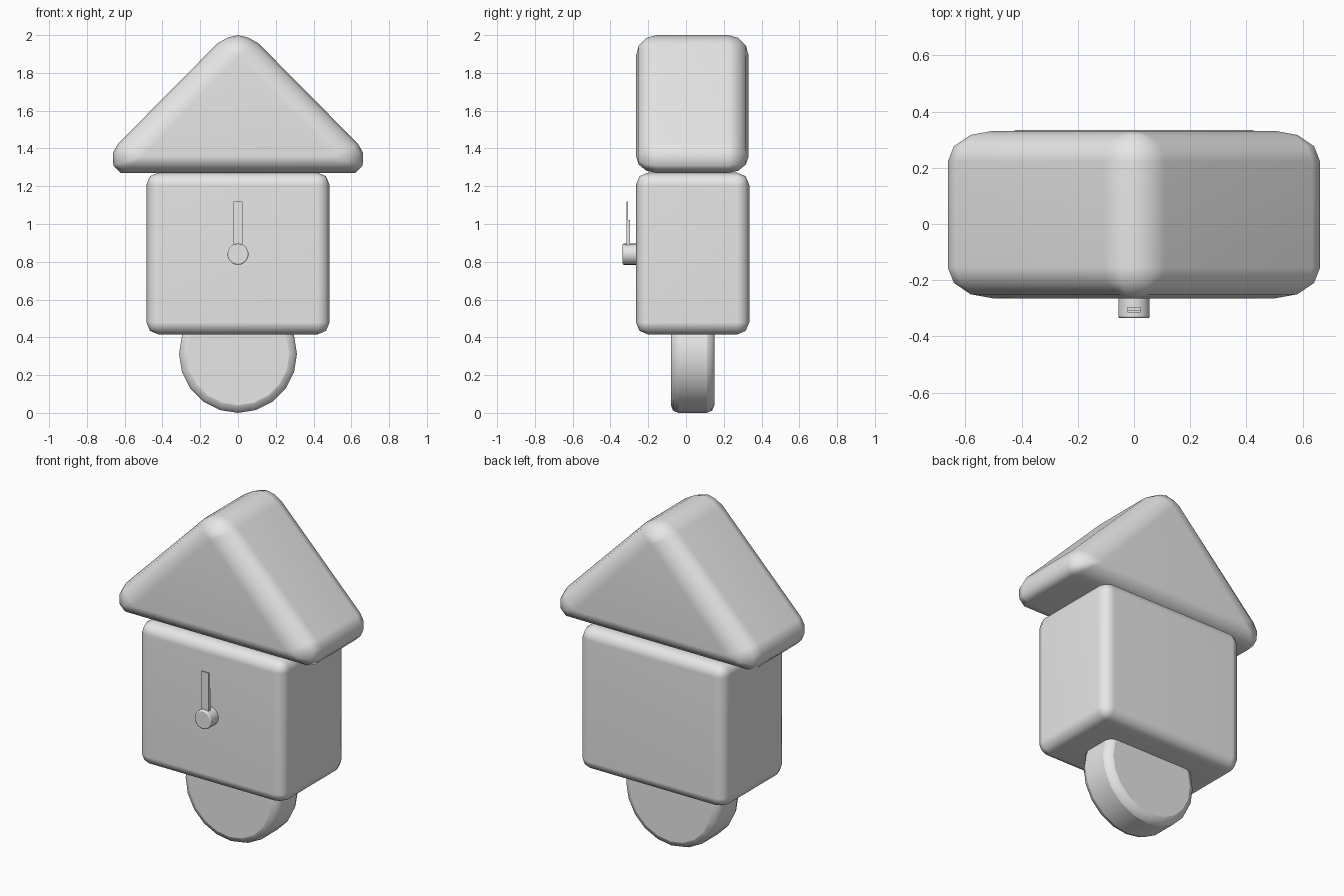
import bpy, bmesh
from math import sin, cos, pi, radians
from mathutils import Matrix, Vector

default = bpy.data.objects.get("Cube")
if default:
    bpy.data.objects.remove(default, do_unlink=True)

grey = bpy.data.materials.new("light_grey")
grey.use_nodes = True
grey.diffuse_color = (0.8, 0.8, 0.8, 1)
grey.node_tree.nodes["Principled BSDF"].inputs["Base Color"].default_value = (0.8, 0.8, 0.8, 1)


def finish(name, bm, bevel=0, segments=2, sharp=65):
    """Turn a bmesh into a smooth-shaded object with an optional bevel."""
    bmesh.ops.recalc_face_normals(bm, faces=bm.faces)
    mesh = bpy.data.meshes.new(name)
    bm.to_mesh(mesh)
    bm.free()
    mesh.materials.append(grey)
    mesh.shade_smooth()
    mesh.set_sharp_from_angle(angle=radians(sharp))
    obj = bpy.data.objects.new(name, mesh)
    bpy.context.collection.objects.link(obj)
    if bevel:
        mod = obj.modifiers.new("Rounding", 'BEVEL')
        mod.width, mod.segments = bevel, segments
        mod.limit_method, mod.angle_limit = 'ANGLE', radians(40)
    obj.modifiers.new("Flat face normals", 'WEIGHTED_NORMAL').keep_sharp = True
    return obj


def box(name, low, high, bevel=0, sharp=65):
    low, high = Vector(low), Vector(high)
    bm = bmesh.new()
    bmesh.ops.create_cube(bm, size=1)
    bmesh.ops.scale(bm, vec=high - low, verts=bm.verts)
    bmesh.ops.translate(bm, vec=(low + high) / 2, verts=bm.verts)
    return finish(name, bm, bevel, sharp=sharp)


def disc(name, radius, z, front, back, sides, bevel):
    """Cylinder lying along y."""
    bm = bmesh.new()
    bmesh.ops.create_cone(bm, cap_ends=True, segments=sides, radius1=radius,
                          radius2=radius, depth=back - front)
    bmesh.ops.rotate(bm, matrix=Matrix.Rotation(pi / 2, 3, 'X'), verts=bm.verts)
    bmesh.ops.translate(bm, vec=(0, (front + back) / 2, z), verts=bm.verts)
    return finish(name, bm, bevel)


# House body: a rounded box
box("body", (-0.485, -0.265, 0.415), (0.485, 0.335, 1.272), 0.065, sharp=180)

# Roof: rounded triangle outline shrinking to a sharp triangle on each end
half = [((0, 2.0), (0, 1.89)), ((0.055, 1.987), (0, 1.89)), ((0.11, 1.955), (0, 1.89)),
        ((0.635, 1.425), (0.5, 1.36)), ((0.663, 1.375), (0.5, 1.36)),
        ((0.66, 1.31), (0.5, 1.36)), ((0.62, 1.27), (0.5, 1.36))]
outline = half + [((-p[0], p[1]), (-c[0], c[1])) for p, c in reversed(half[1:])]
front, back, depth, steps = -0.265, 0.332, 0.11, 3
slices = [(front + depth * (1 - cos(a)), sin(a))
          for a in (i * pi / 2 / steps for i in range(steps + 1))]
slices += [(front + back - y, grow) for y, grow in reversed(slices)]
bm = bmesh.new()
loops = []
for y, grow in slices:
    loops.append([bm.verts.new((c[0] + (p[0] - c[0]) * grow, y, c[1] + (p[1] - c[1]) * grow))
                  for p, c in outline])
count = len(outline)
for a, b in zip(loops, loops[1:]):
    for i in range(count):
        j = (i + 1) % count
        bm.faces.new((a[i], a[j], b[j], b[i]))
bm.faces.new(loops[0])
bm.faces.new(loops[-1])
bmesh.ops.remove_doubles(bm, verts=bm.verts, dist=0.0005)
finish("roof", bm, sharp=180)

# Round foot under the body
disc("round_foot", 0.312, 0.312, -0.08, 0.15, 20, 0.04)

# Knob and two upright hands on the front
disc("knob", 0.056, 0.84, -0.335, -0.26, 20, 0.006)
box("long_hand", (-0.024, -0.315, 0.84), (0.024, -0.306, 1.12), sharp=30)
box("short_hand", (-0.024, -0.306, 0.84), (0.024, -0.296, 1.02), sharp=30)
